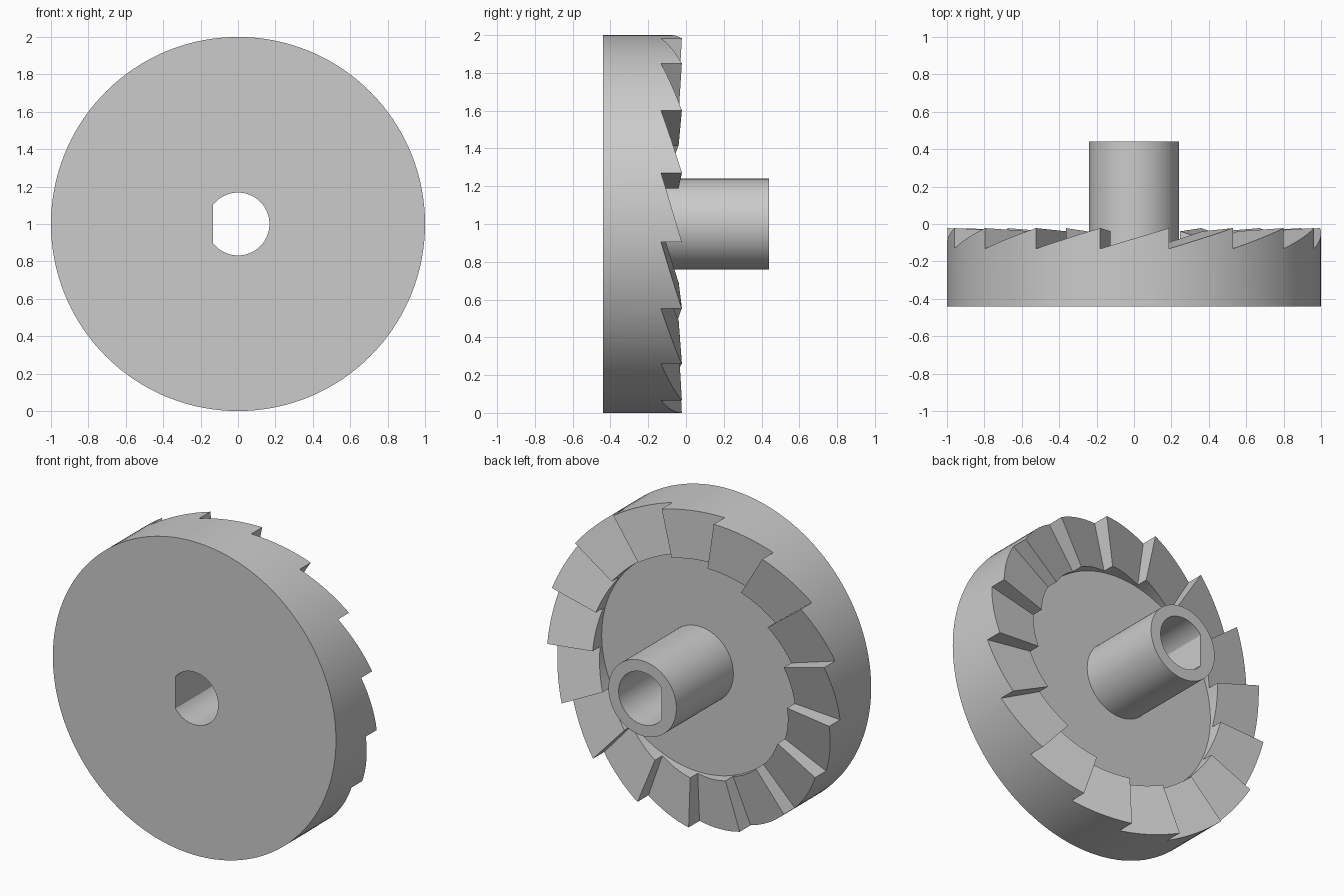
import bpy
import bmesh
import math

TEETH = 17
STEPS = 8                      # arc segments per tooth
FIRST = math.radians(15.7)     # angle of one tooth tip
HALF = math.pi / TEETH         # half of a tooth's angle
FRONT, FLOOR, HUB_END = -0.44, -0.135, 0.44
RIM, TOOTH_IN, HUB, BORE, FLAT = 1.0, 0.69, 0.24, 0.168, 0.135
MID, RISE = -0.077, 0.055      # tooth centre height, half height at the rim

if "Cube" in bpy.data.objects:
    bpy.data.objects.remove(bpy.data.objects["Cube"], do_unlink=True)

grey = bpy.data.materials.new("light_grey")
grey.use_nodes = True
colour = (0.6, 0.6, 0.6, 1.0)
grey.diffuse_color = colour
grey.node_tree.nodes["Principled BSDF"].inputs["Base Color"].default_value = colour

# Each tooth is sampled from its tip (+1) down to its valley (-1)
samples = []
for k in range(TEETH):
    for i in range(STEPS + 1):
        off = HALF * (1 - 2 * i / STEPS)
        angle = FIRST + HALF * (2 * k + 1) - off
        samples.append((angle, math.sin(off) / math.sin(HALF)))


def circle(radius, y):
    return [(radius * math.cos(a), y, 1 + radius * math.sin(a)) for a, _ in samples]


def bore(y):
    """Round hole with one flat side."""
    pts = []
    for a, _ in samples:
        c = math.cos(a)
        r = min(BORE, FLAT / -c) if c < 0 else BORE
        pts.append((r * c, y, 1 + r * math.sin(a)))
    return pts


def saw(radius):
    """Ring following the slanted tooth faces, shallower towards the axis."""
    return [(radius * math.cos(a), MID + RISE * radius * h, 1 + radius * math.sin(a))
            for a, h in samples]


def skin(name, rings):
    """Bridge successive rings into one smooth-shaded part."""
    bm = bmesh.new()
    loops = [[bm.verts.new(p) for p in ring] for ring in rings]
    n = len(samples)
    for lo, hi in zip(loops, loops[1:]):
        for i in range(n):
            j = (i + 1) % n
            bm.faces.new((lo[i], hi[i], hi[j], lo[j]))
    bmesh.ops.remove_doubles(bm, verts=bm.verts, dist=0.0001)
    bmesh.ops.dissolve_degenerate(bm, edges=bm.edges, dist=0.0001)
    bmesh.ops.recalc_face_normals(bm, faces=bm.faces)
    mesh = bpy.data.meshes.new(name)
    bm.to_mesh(mesh)
    bm.free()
    mesh.materials.append(grey)
    obj = bpy.data.objects.new(name, mesh)
    bpy.context.collection.objects.link(obj)
    bpy.ops.object.select_all(action='DESELECT')
    obj.select_set(True)
    bpy.context.view_layer.objects.active = obj
    bpy.ops.object.shade_smooth_by_angle(angle=math.radians(10))
    return obj


# Disc with the ring of ratchet teeth and a recessed back floor
skin("toothed_disc", [bore(FLOOR), bore(FRONT), circle(RIM, FRONT), saw(RIM),
                      saw(TOOTH_IN), circle(TOOTH_IN, FLOOR), circle(HUB, FLOOR)])

# Hollow hub standing on the back floor
skin("hub", [circle(HUB, FLOOR), circle(HUB, HUB_END), bore(HUB_END), bore(FLOOR)])
